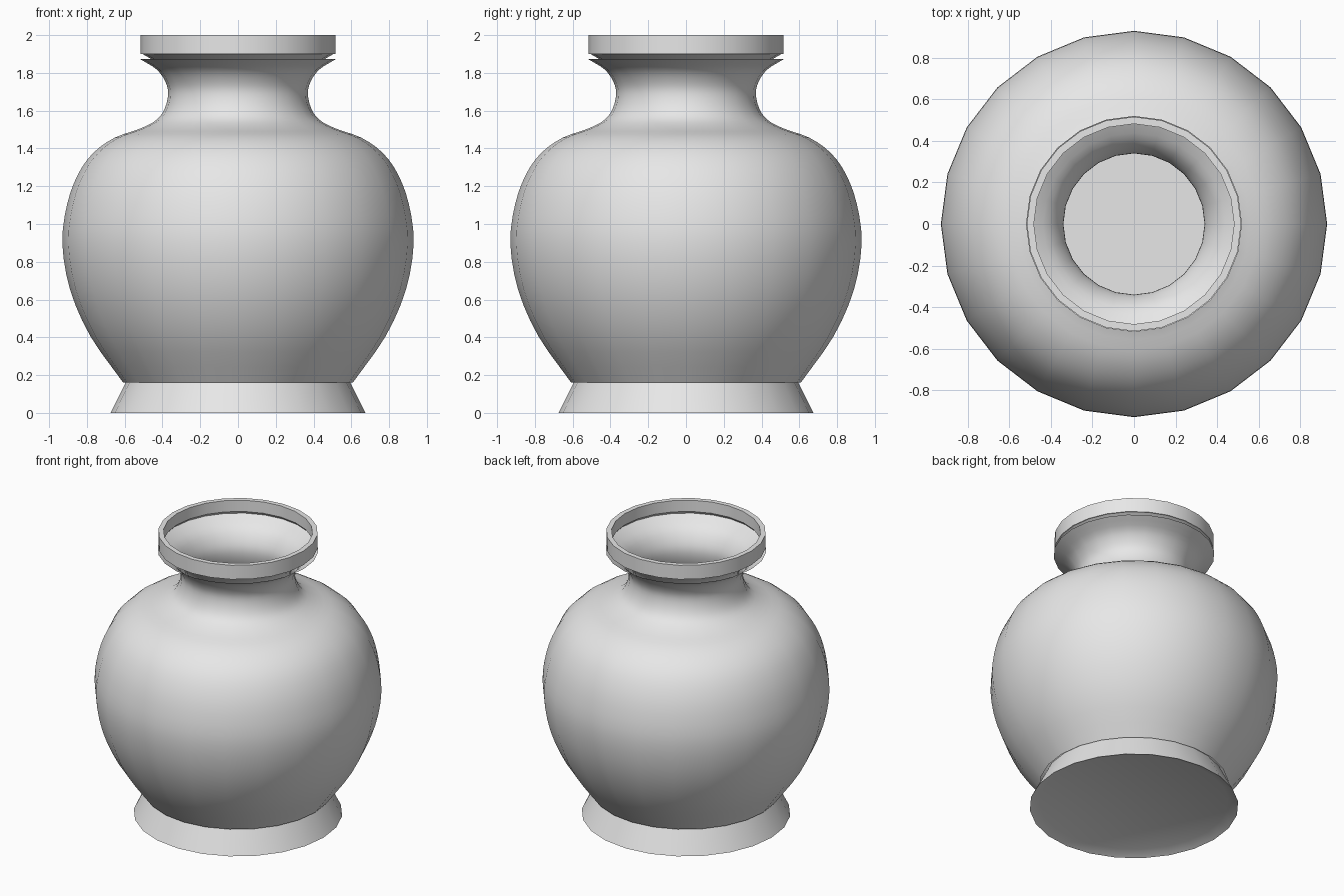
import bpy
import bmesh
import math
from mathutils import Vector

if "Cube" in bpy.data.objects:
    bpy.data.objects.remove(bpy.data.objects["Cube"], do_unlink=True)

SIDES = 24
WALL = 0.03

# Single clay material
clay = bpy.data.materials.new("grey clay")
clay.use_nodes = True
colour = (0.8, 0.8, 0.8, 1.0)
clay.diffuse_color = colour
clay.node_tree.nodes["Principled BSDF"].inputs["Base Color"].default_value = colour


def smooth_curve(points, steps):
    """Catmull-Rom curve through (radius, height) points."""
    pts = [Vector(p) for p in points]
    pts = [2 * pts[0] - pts[1]] + pts + [2 * pts[-1] - pts[-2]]
    out = []
    for a, b, c, d in zip(pts, pts[1:], pts[2:], pts[3:]):
        for i in range(steps):
            t = i / steps
            out.append(0.5 * (2 * b + (c - a) * t + (2 * a - 5 * b + 4 * c - d) * t ** 2
                              + (3 * b - a - 3 * c + d) * t ** 3))
    return out + [pts[-2]]


def lathe(name, profile, closed=False):
    """Spin a (radius, height) profile round the z axis."""
    bm = bmesh.new()
    verts = [bm.verts.new((r, 0, z)) for r, z in profile]
    edges = [bm.edges.new(pair) for pair in zip(verts, verts[1:])]
    if closed:
        edges.append(bm.edges.new((verts[-1], verts[0])))
    bmesh.ops.spin(bm, geom=verts + edges, cent=(0, 0, 0), axis=(0, 0, 1),
                   angle=math.tau, steps=SIDES)
    bmesh.ops.remove_doubles(bm, verts=bm.verts, dist=1e-4)
    bmesh.ops.recalc_face_normals(bm, faces=bm.faces)
    mesh = bpy.data.meshes.new(name)
    bm.to_mesh(mesh)
    bm.free()
    mesh.materials.append(clay)
    obj = bpy.data.objects.new(name, mesh)
    bpy.context.collection.objects.link(obj)
    bpy.ops.object.select_all(action="DESELECT")
    obj.select_set(True)
    bpy.context.view_layer.objects.active = obj
    bpy.ops.object.shade_smooth_by_angle(angle=math.radians(30))
    return obj


# Flared foot with a slightly recessed base and the floor inside
lathe("foot", [(0, 0.03), (0.61, 0.03), (0.675, 0), (0.585, 0.18),
               (0.555, 0.18), (0.62, 0.06), (0, 0.06)])

# Round belly, shoulder and waisted neck as one thin shell
body = lathe("body", smooth_curve([
    (0.585, 0.18), (0.755, 0.42), (0.86, 0.66), (0.9, 0.9), (0.875, 1.1),
    (0.82, 1.25), (0.745, 1.355), (0.64, 1.43), (0.505, 1.478), (0.41, 1.53),
    (0.36, 1.6), (0.34, 1.69), (0.357, 1.765), (0.41, 1.84), (0.505, 1.9)], 3))
shell = body.modifiers.new("wall", "SOLIDIFY")
shell.thickness = WALL
shell.offset = -1
shell.use_rim = False

# Upright band round the mouth
lathe("rim", [(0.482, 1.92), (0.482, 2.0), (0.516, 2.0), (0.516, 1.9), (0.5, 1.9)],
      closed=True)
